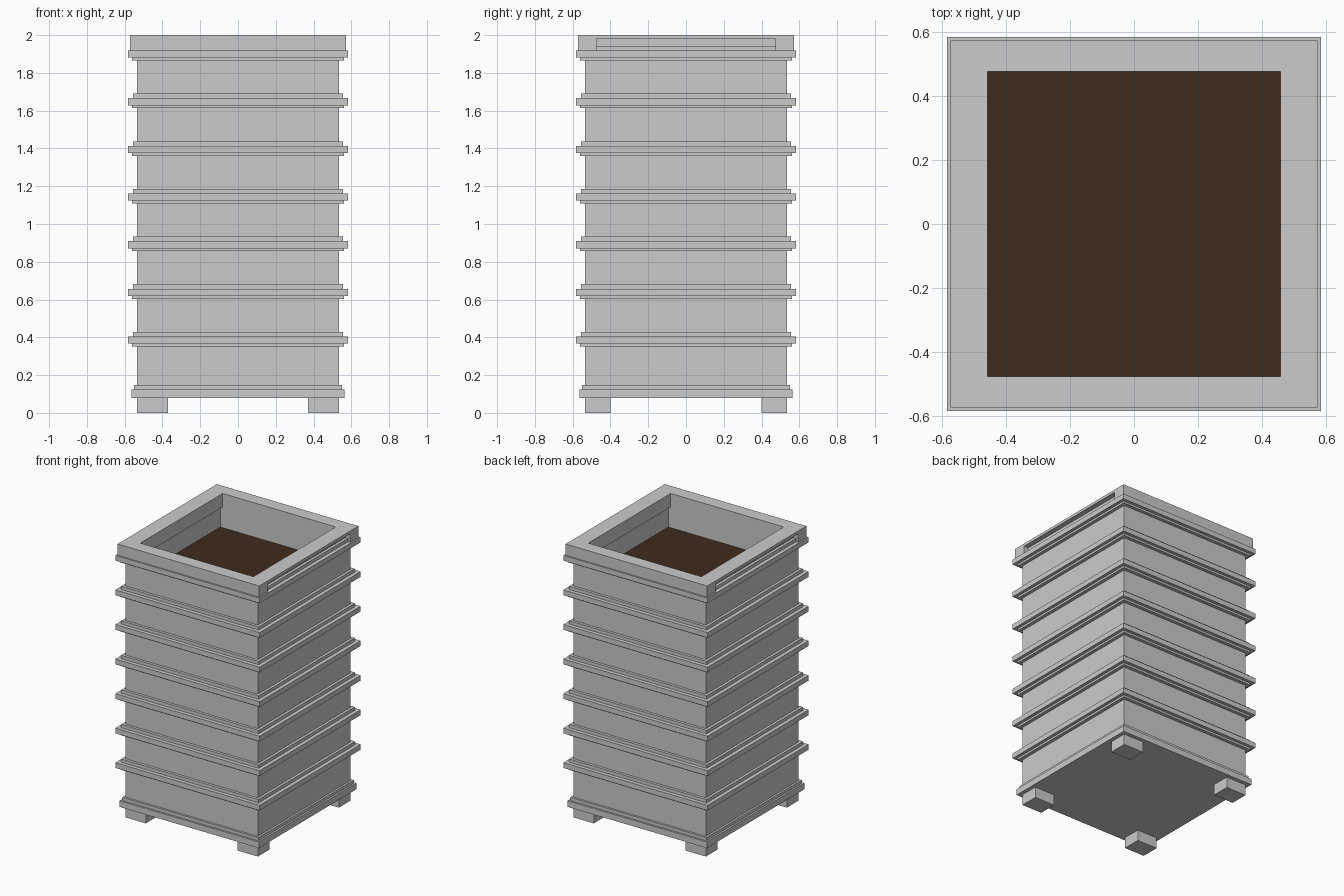
import bpy, bmesh

if "Cube" in bpy.data.objects:
    bpy.data.objects.remove(bpy.data.objects["Cube"])


def material(name, rgb):
    m = bpy.data.materials.new(name)
    m.diffuse_color = (*rgb, 1)
    m.use_nodes = True
    m.node_tree.nodes["Principled BSDF"].inputs["Base Color"].default_value = m.diffuse_color
    return m


TRIM = material("trim_grey", (0.66, 0.66, 0.64))
EARTH = material("earth_brown", (0.05, 0.025, 0.012))


def finish(name, bm, mat=None):
    bmesh.ops.recalc_face_normals(bm, faces=bm.faces)
    me = bpy.data.meshes.new(name)
    bm.to_mesh(me)
    bm.free()
    if mat:
        me.materials.append(mat)
    ob = bpy.data.objects.new(name, me)
    bpy.context.collection.objects.link(ob)
    return ob


def add_box(bm, x0, x1, y0, y1, z0, z1):
    for v in bmesh.ops.create_cube(bm, size=1)["verts"]:
        v.co = (x0 if v.co.x < 0 else x1,
                y0 if v.co.y < 0 else y1,
                z0 if v.co.z < 0 else z1)


def box(name, x0, x1, y0, y1, z0, z1, mat=None):
    bm = bmesh.new()
    add_box(bm, x0, x1, y0, y1, z0, z1)
    return finish(name, bm, mat)


def square_loft(name, profile, mat=None):
    """Sweep a closed (half width, z) profile around a square."""
    bm = bmesh.new()
    loops = [[bm.verts.new((sx * r, sy * r, z)) for r, z in profile]
             for sx, sy in ((1, 1), (-1, 1), (-1, -1), (1, -1))]
    n = len(profile)
    for k in range(4):
        a, b = loops[k], loops[(k + 1) % 4]
        for i in range(n):
            j = (i + 1) % n
            bm.faces.new((a[i], b[i], b[j], a[j]))
    return finish(name, bm, mat)


# Hollow square body
square_loft("planter_body", [(0.535, 0.155), (0.535, 1.918), (0.475, 1.918), (0.475, 0.155)])

# Seven stepped bands around the body
for i in range(7):
    z = 0.352 + i * 0.2522
    square_loft(f"band_{i + 1}", [
        (0.53, z), (0.56, z), (0.56, z + 0.015), (0.583, z + 0.015),
        (0.583, z + 0.053), (0.555, z + 0.053), (0.555, z + 0.077), (0.53, z + 0.077)])

# Stepped base plate
bm = bmesh.new()
for r, z0, z1 in ((0.563, 0.08, 0.125), (0.55, 0.125, 0.148), (0.535, 0.148, 0.16)):
    add_box(bm, -r, r, -r, r, z0, z1)
finish("base_plate", bm, TRIM)

# Corner feet
for sx, nx in ((-1, "left"), (1, "right")):
    for sy, ny in ((-1, "front"), (1, "back")):
        xs, ys = sorted((sx * 0.37, sx * 0.535)), sorted((sy * 0.4, sy * 0.535))
        box(f"{ny}_{nx}_foot", *xs, *ys, 0, 0.08, TRIM)

# Rim: full boards front and back
for s, n in ((-1, "front"), (1, "back")):
    ys = sorted((s * 0.475, s * 0.572))
    box(f"{n}_rim_board", -0.572, 0.572, *ys, 1.917, 2.0, TRIM)

# Rim sides: thin cap over a recessed panel, with an inner lining
for s, n in ((-1, "left"), (1, "right")):
    cap = sorted((s * 0.457, s * 0.572))
    panel = sorted((s * 0.5, s * 0.535))
    lining = sorted((s * 0.457, s * 0.5))
    box(f"{n}_rim_cap", *cap, -0.475, 0.475, 1.98, 2.0, TRIM)
    box(f"{n}_rim_panel", *panel, -0.475, 0.475, 1.917, 1.98)
    box(f"{n}_rim_lining", *lining, -0.475, 0.475, 1.9, 1.98, TRIM)

# Soil
box("soil", -0.475, 0.475, -0.475, 0.475, 1.65, 1.75, EARTH)
